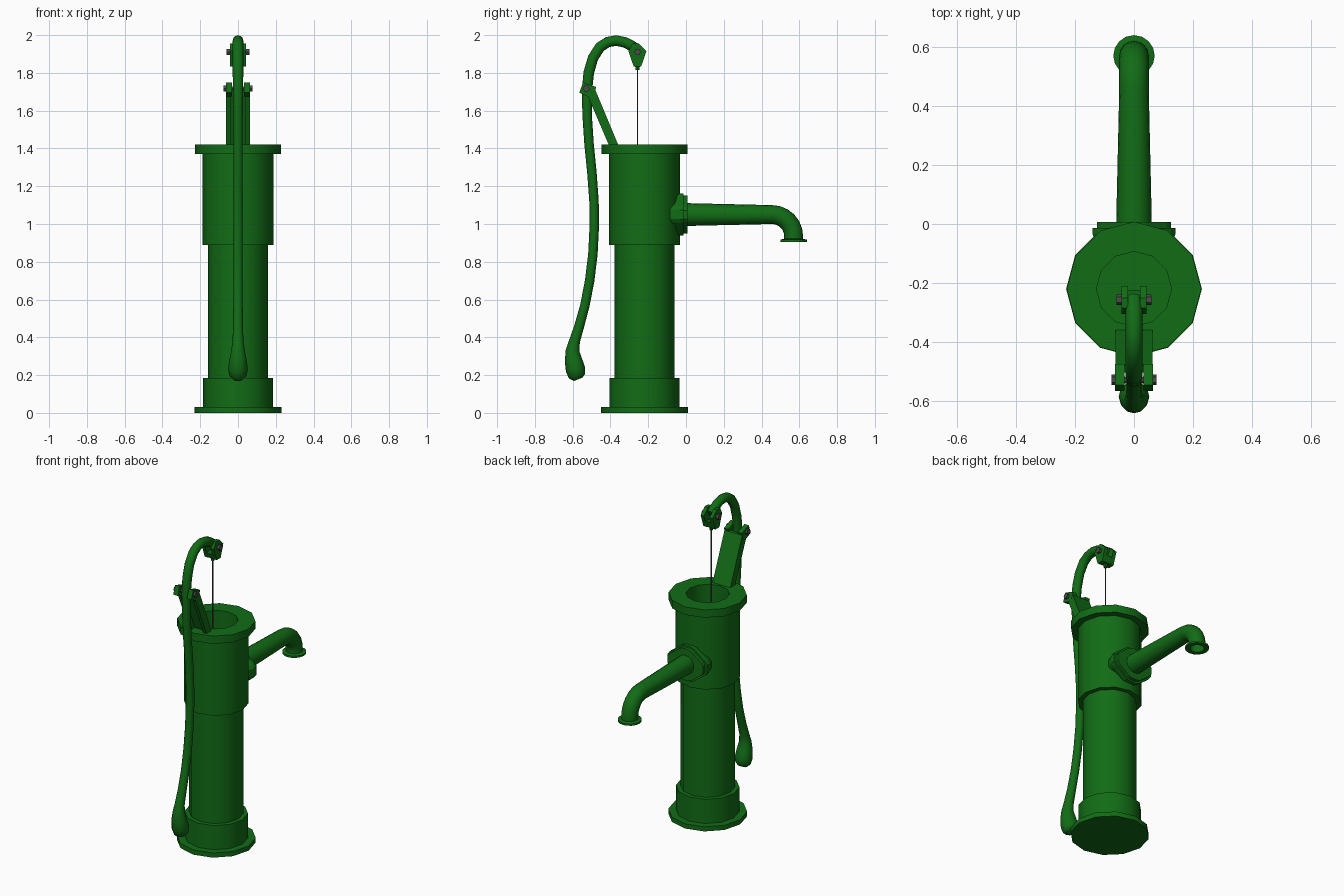
import bpy, bmesh, math

if "Cube" in bpy.data.objects:
    bpy.data.objects.remove(bpy.data.objects["Cube"])


def material(name, c):
    m = bpy.data.materials.new(name)
    m.diffuse_color = (*c, 1)
    m.use_nodes = True
    m.node_tree.nodes["Principled BSDF"].inputs["Base Color"].default_value = m.diffuse_color
    return m


GREEN = material("green_paint", (0.006, 0.15, 0.008))
GREY = material("dark_grey_steel", (0.07, 0.07, 0.075))


def loft(name, rings, mat=GREEN, smooth=None):
    """Skin a list of equal-length vertex rings and cap both ends."""
    bm = bmesh.new()
    rows = [[bm.verts.new(p) for p in r] for r in rings]
    n = len(rows[0])
    for a, b in zip(rows, rows[1:]):
        for i in range(n):
            j = (i + 1) % n
            bm.faces.new((a[i], a[j], b[j], b[i]))
    bm.faces.new(rows[0][::-1])
    bm.faces.new(rows[-1])
    bmesh.ops.recalc_face_normals(bm, faces=bm.faces)
    me = bpy.data.meshes.new(name)
    bm.to_mesh(me)
    bm.free()
    me.materials.append(mat)
    ob = bpy.data.objects.new(name, me)
    bpy.context.collection.objects.link(ob)
    if smooth:
        bpy.ops.object.select_all(action='DESELECT')
        ob.select_set(True)
        bpy.context.view_layer.objects.active = ob
        bpy.ops.object.shade_smooth_by_angle(angle=math.radians(smooth))
    return ob


def ring(y, z, r, ang, n):
    """Circle around a direction lying in the yz plane."""
    out = []
    for i in range(n):
        t = 2 * math.pi * i / n
        k = r * math.sin(t)
        out.append((r * math.cos(t), y - k * math.sin(ang), z + k * math.cos(ang)))
    return out


def lathe(name, y, prof, n=12, mat=GREEN):
    return loft(name, [ring(y, z, r, math.pi / 2, n) for r, z in prof], mat, 40)


def prism(name, pts, x0, x1, mat=GREEN):
    return loft(name, [[(x, y, z) for y, z in pts] for x in (x0, x1)], mat)


def bolt(name, y, z, x0, x1, r):
    pts = [(y + r * math.cos(i * math.pi / 3), z + r * math.sin(i * math.pi / 3)) for i in range(6)]
    return prism(name, pts, x0, x1, GREY)


# Pump body, bottom to top
CY = -0.22
lathe("base", CY, [(0.23, 0), (0.23, 0.03), (0.185, 0.03), (0.185, 0.185), (0.15, 0.185)])
lathe("lower_column", CY, [(0.158, 0.17), (0.158, 0.9)])
lathe("upper_barrel", CY, [(0.187, 0.89), (0.187, 1.37), (0.228, 1.37), (0.228, 1.42),
                           (0.127, 1.42), (0.127, 1.22)])

# Diamond mounting flange of the spout
def diamond(y, s):
    q = [(0.14, 0.025), (0.125, 0.045), (0.045, 0.105), (0.02, 0.112)]
    pts = q + [(-x, z) for x, z in q[::-1]]
    pts += [(-x, -z) for x, z in q] + [(x, -z) for x, z in q[::-1]]
    return [(x * s, y, 1.05 + z * s) for x, z in pts]

loft("spout_boss", [diamond(-0.13, 0.75), diamond(-0.035, 1), diamond(-0.014, 1)])
loft("spout_flange", [diamond(-0.02, 0.9), diamond(0.007, 0.9)])

# Spout: straight pipe, quarter bend, lip and hollow mouth
rings = [ring(-0.05, 1.05, 0.06, 0, 16), ring(0.02, 1.05, 0.06, 0, 16)]
for i in range(7):
    a = math.pi / 2 * i / 6
    rings.append(ring(0.455 + 0.115 * math.sin(a), 0.935 + 0.115 * math.cos(a), 0.05, -a, 16))
for z, r in ((0.922, 0.05), (0.917, 0.07), (0.905, 0.07), (0.905, 0.042), (0.96, 0.042)):
    rings.append(ring(0.57, z, r, -math.pi / 2, 16))
loft("spout", rings, GREEN, 40)

# Curved handle with swollen grip, (y, z, radius)
path = [(-0.570, 0.178, 0.025), (-0.577, 0.195, 0.045), (-0.585, 0.23, 0.052), (-0.596, 0.28, 0.046),
        (-0.601, 0.33, 0.036), (-0.590, 0.38, 0.029), (-0.565, 0.46, 0.026), (-0.535, 0.57, 0.025),
        (-0.510, 0.70, 0.025), (-0.493, 0.84, 0.025), (-0.486, 0.98, 0.025), (-0.487, 1.12, 0.025),
        (-0.498, 1.27, 0.025), (-0.513, 1.42, 0.025), (-0.523, 1.57, 0.025), (-0.525, 1.70, 0.027),
        (-0.515, 1.80, 0.028), (-0.492, 1.88, 0.028), (-0.455, 1.937, 0.028), (-0.415, 1.963, 0.028),
        (-0.37, 1.971, 0.028), (-0.325, 1.962, 0.028), (-0.285, 1.942, 0.028), (-0.25, 1.92, 0.026)]
rings = []
for i, (y, z, r) in enumerate(path):
    a, b = path[max(i - 1, 0)], path[min(i + 1, len(path) - 1)]
    rings.append(ring(y, z, r, math.atan2(b[1] - a[1], b[0] - a[0]), 12))
loft("handle", rings, GREEN, 40)

# Leaning bracket: front web with two side rails and pivot ears
prism("bracket_web", [(-0.355, 1.41), (-0.377, 1.41), (-0.503, 1.71), (-0.48, 1.71)], -0.063, 0.063)
for s, side in ((-1, "left"), (1, "right")):
    prism("bracket_rail_" + side, [(-0.357, 1.41), (-0.405, 1.41), (-0.525, 1.69), (-0.483, 1.71)],
          s * 0.04, s * 0.063)
    prism("pivot_ear_" + side, [(-0.565, 1.695), (-0.545, 1.75), (-0.475, 1.725), (-0.49, 1.68), (-0.52, 1.675)],
          s * 0.033, s * 0.064)
    bolt("pivot_bolt_" + side, -0.528, 1.717, s * 0.06, s * 0.076, 0.018)
    # Clevis cheeks at the end of the handle
    prism("clevis_cheek_" + side, [(-0.305, 1.915), (-0.285, 1.955), (-0.25, 1.955), (-0.21, 1.915),
                                   (-0.237, 1.835), (-0.277, 1.835)], s * 0.02, s * 0.043)
    bolt("clevis_bolt_" + side, -0.257, 1.91, s * 0.04, s * 0.06, 0.018)
bolt("pivot_pin", -0.528, 1.717, -0.06, 0.06, 0.012)
prism("clevis_bridge", [(-0.29, 1.87), (-0.223, 1.877), (-0.237, 1.836), (-0.277, 1.836)], -0.03, 0.03)

# Pump rod with collar
lathe("rod_collar", -0.257, [(0.013, 1.83), (0.013, 1.85)], 8)
lathe("rod_socket", -0.257, [(0.011, 1.815), (0.011, 1.84)], 8)
lathe("pump_rod", -0.257, [(0.004, 1.21), (0.004, 1.83)], 6, GREY)
